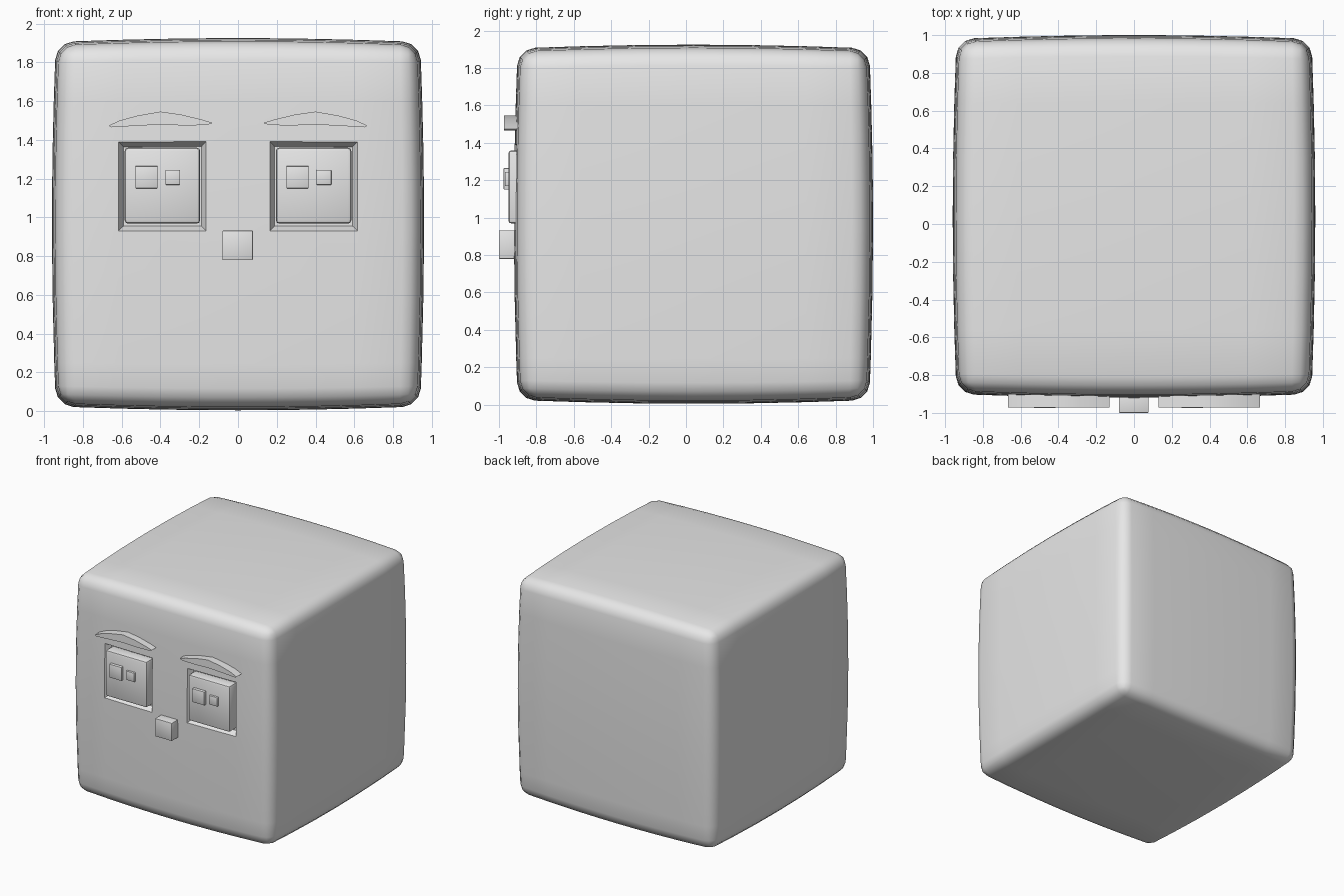
import bpy, bmesh, math
from mathutils import Matrix, Vector

if "Cube" in bpy.data.objects:
    bpy.data.objects.remove(bpy.data.objects["Cube"])

grey = bpy.data.materials.new("plain grey")
grey.diffuse_color = (0.8, 0.8, 0.8, 1)
grey.use_nodes = True
grey.node_tree.nodes["Principled BSDF"].inputs["Base Color"].default_value = grey.diffuse_color


def finish(bm, name, angle=35):
    bmesh.ops.recalc_face_normals(bm, faces=bm.faces)
    mesh = bpy.data.meshes.new(name)
    bm.to_mesh(mesh)
    bm.free()
    mesh.materials.append(grey)
    ob = bpy.data.objects.new(name, mesh)
    bpy.context.collection.objects.link(ob)
    bpy.ops.object.select_all(action='DESELECT')
    ob.select_set(True)
    bpy.context.view_layer.objects.active = ob
    bpy.ops.object.shade_smooth_by_angle(angle=math.radians(angle))
    return ob


def block(name, x, y, z, bevel):
    """Box between the given (low, high) limits, with bevelled edges."""
    bm = bmesh.new()
    size = [b - a for a, b in (x, y, z)]
    mid = [(a + b) / 2 for a, b in (x, y, z)]
    bmesh.ops.create_cube(bm, size=1, matrix=Matrix.Translation(mid) @ Matrix.Diagonal((*size, 1)))
    bmesh.ops.bevel(bm, geom=bm.edges[:], offset=bevel, segments=2, profile=0.5, affect='EDGES')
    return finish(bm, name)


# Head: rounded cube, sliced into a grid and bulged on every side
HALF, BULGE = 0.92, 0.04
CENTRE = Vector((0, 0.04, 0.965))
EYE_X, EYE_Z = (0.165, 0.615), (0.93, 1.39)
bm = bmesh.new()
bmesh.ops.create_cube(bm, size=2 * HALF)
bmesh.ops.bevel(bm, geom=bm.edges[:], offset=0.085, segments=3, profile=0.5, affect='EDGES')
x_cuts = [s * v for s in (-1, 1) for v in (*EYE_X, 0.39)] + [0]
z_cuts = [v - CENTRE.z for v in (*EYE_Z, 1.16, 0.25, 0.6, 1.6)]
y_cuts = [-0.6, -0.3, 0, 0.3, 0.6]
for axis, cuts in enumerate((x_cuts, y_cuts, z_cuts)):
    normal = [int(i == axis) for i in range(3)]
    for c in cuts:
        bmesh.ops.bisect_plane(bm, geom=bm.verts[:] + bm.edges[:] + bm.faces[:], dist=1e-5,
                               plane_co=[c * n for n in normal], plane_no=normal)
for v in bm.verts:
    u = [c / HALF for c in v.co]
    for i in range(3):
        others = [1 - u[j] ** 2 for j in range(3) if j != i]
        v.co[i] += BULGE * u[i] ** 5 * sum(others) / 2
    v.co += CENTRE

# Eye sockets: sunken squares in the front
bm.normal_update()
socket = []
for f in bm.faces:
    c = f.calc_center_median()
    if (f.normal.y < -0.9 and EYE_X[0] < abs(c.x) < EYE_X[1]
            and EYE_Z[0] < c.z < EYE_Z[1]):
        socket.append(f)
bmesh.ops.inset_region(bm, faces=socket, thickness=0.025, depth=-0.05, use_even_offset=True)
finish(bm, "head", 60)

# Eyes with a large and a small highlight square each
for side, cx in (("left", -0.39), ("right", 0.39)):
    block(side + "_eye", (cx - 0.195, cx + 0.195), (-0.95, -0.82), (0.968, 1.36), 0.018)
    block(side + "_large_pupil", (cx - 0.14, cx - 0.025), (-0.975, -0.93), (1.15, 1.265), 0.004)
    block(side + "_small_pupil", (cx + 0.015, cx + 0.092), (-0.968, -0.93), (1.168, 1.245), 0.004)

# Nose
block("nose", (-0.08, 0.077), (-1.0, -0.88), (0.78, 0.932), 0.004)

# Eyebrows: thin arched slabs, mirrored
BROW = [(0.13, 1.487), (0.18, 1.503), (0.29, 1.53), (0.40, 1.546), (0.52, 1.525), (0.61, 1.50),
        (0.667, 1.474), (0.655, 1.465), (0.52, 1.473), (0.40, 1.479), (0.27, 1.474), (0.16, 1.477)]
for side, s in (("left", -1), ("right", 1)):
    bm = bmesh.new()
    front = bm.faces.new([bm.verts.new((s * x, -0.972, z)) for x, z in BROW])
    back = bmesh.ops.extrude_face_region(bm, geom=[front])
    for v in back["geom"]:
        if isinstance(v, bmesh.types.BMVert):
            v.co.y = -0.885
    finish(bm, side + "_eyebrow")
